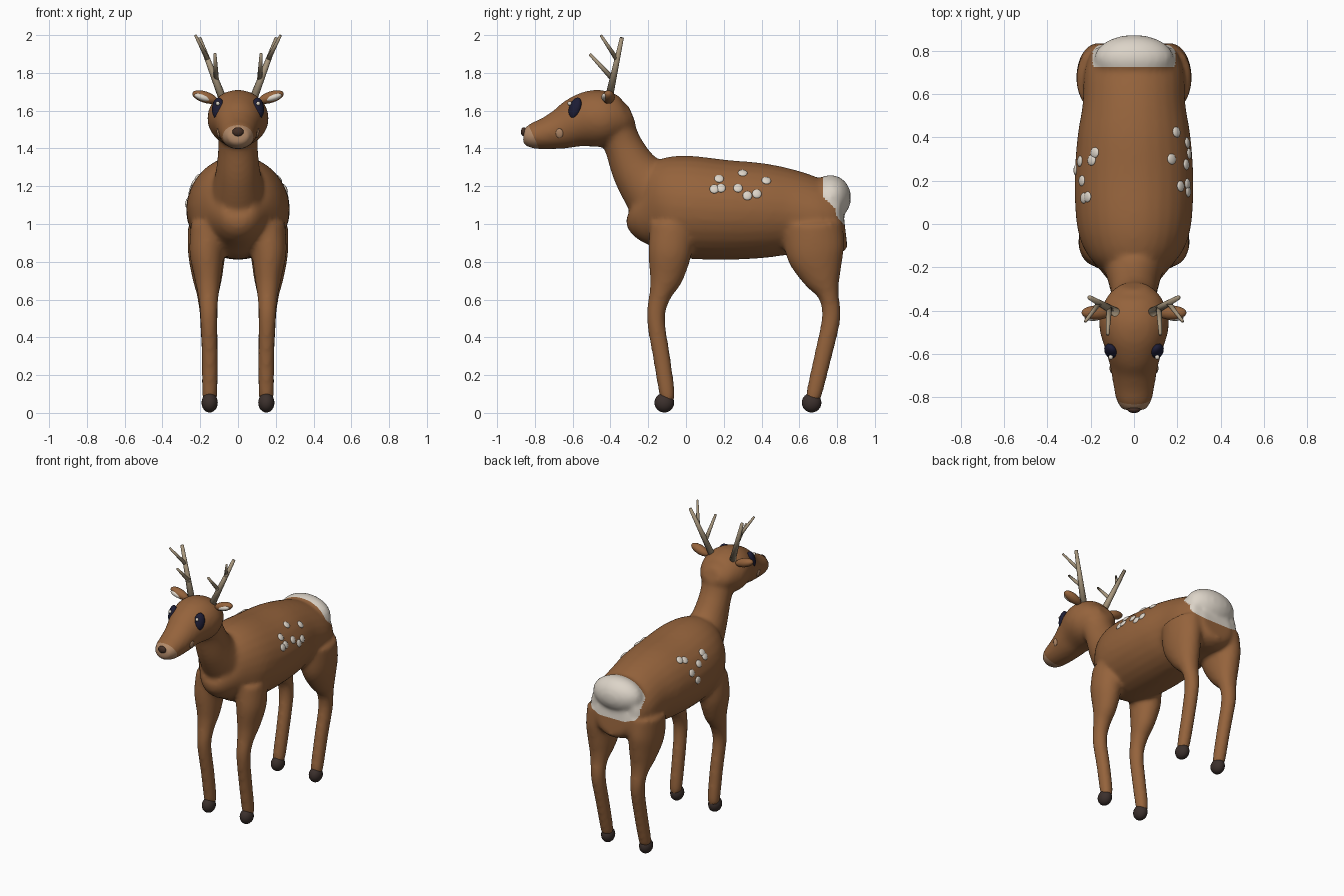
import bpy, bmesh
from math import sin, cos, pi
from mathutils import Vector, Matrix
from mathutils.bvhtree import BVHTree

cube = bpy.data.objects.get("Cube")
if cube:
    bpy.data.objects.remove(cube, do_unlink=True)


def material(name, rgb):
    m = bpy.data.materials.new(name)
    m.use_nodes = True
    m.diffuse_color = (*rgb, 1)
    m.node_tree.nodes["Principled BSDF"].inputs["Base Color"].default_value = (*rgb, 1)
    return m


FUR = material("brown fur", (0.30, 0.125, 0.045))
WHITE = material("white fur", (0.72, 0.66, 0.58))
TAN = material("tan muzzle", (0.44, 0.25, 0.14))
HOOF = material("dark hoof", (0.045, 0.03, 0.026))
EYE = material("navy eye", (0.012, 0.012, 0.035))
NOSE = material("nose brown", (0.06, 0.03, 0.02))
ANTLER = material("antler bone", (0.38, 0.30, 0.20))


def finish(name, bm, *mats):
    """Turn a bmesh into a smooth shaded object."""
    me = bpy.data.meshes.new(name)
    bmesh.ops.recalc_face_normals(bm, faces=bm.faces)
    for f in bm.faces:
        f.smooth = True
    bm.to_mesh(me)
    bm.free()
    for m in mats:
        me.materials.append(m)
    ob = bpy.data.objects.new(name, me)
    bpy.context.collection.objects.link(ob)
    return ob


def spline(rows, steps=4):
    """Catmull-Rom interpolation of section rows."""
    rows = [Vector(r) for r in rows]
    out = []
    for i in range(len(rows) - 1):
        a, b, c, d = rows[max(i - 1, 0)], rows[i], rows[i + 1], rows[min(i + 2, len(rows) - 1)]
        for k in range(steps):
            t = k / steps
            out.append(b + (c - a) * (t / 2) + (a * 2 - b * 5 + c * 4 - d) * (t * t / 2)
                       + (b * 3 - a - c * 3 + d) * (t ** 3 / 2))
    return out + [rows[-1]]


def loft(bm, rows, side=1, n=28):
    """Closed tube through sections (x, y, z, half width, half depth)."""
    rows = spline(rows)
    rings = []
    for i, (x, y, z, w, h) in enumerate(rows):
        t = rows[min(i + 1, len(rows) - 1)] - rows[max(i - 1, 0)]
        up = Vector((0, -t[2], t[1])).normalized()
        rings.append([bm.verts.new(Vector((side * (x + w * cos(2 * pi * k / n)), y, z))
                                   + up * (h * sin(2 * pi * k / n))) for k in range(n)])
    for a, b in zip(rings, rings[1:]):
        for k in range(n):
            bm.faces.new((a[k], a[(k + 1) % n], b[(k + 1) % n], b[k]))
    bm.faces.new(rings[0])
    bm.faces.new(rings[-1])


def ball(bm, loc, size, normal=None, roll=0):
    """Ellipsoid; its local z axis follows the given normal."""
    rot = Matrix.Identity(4)
    if normal is not None:
        rot = Vector(normal).to_track_quat('Z', 'Y').to_matrix().to_4x4()
    m = Matrix.Translation(loc) @ rot @ Matrix.Rotation(roll, 4, 'Z') @ Matrix.Diagonal((*size, 1))
    bmesh.ops.create_uvsphere(bm, u_segments=20, v_segments=12, radius=1, matrix=m)


def ball_object(name, mat, *args):
    bm = bmesh.new()
    ball(bm, *args)
    return finish(name, bm, mat)


# Body: torso, neck, head and legs fused into one skin
torso = [(0, -.27, 1.12, .09, .10), (0, -.22, 1.10, .15, .19), (0, -.12, 1.10, .228, .252),
         (0, 0, 1.09, .265, .272), (0, .2, 1.075, .275, .265), (0, .4, 1.07, .262, .252),
         (0, .55, 1.06, .238, .228), (0, .7, 1.03, .23, .20), (0, .8, 1.0, .19, .17),
         (0, .84, 1.0, .11, .12)]
neck = [(0, -.08, 1.08, .17, .17), (0, -.17, 1.17, .145, .165), (0, -.265, 1.28, .117, .128),
        (0, -.33, 1.41, .105, .102), (0, -.37, 1.5, .11, .10), (0, -.42, 1.57, .10, .09)]
head = [(0, -.285, 1.58, .06, .05), (0, -.33, 1.565, .12, .105), (0, -.42, 1.56, .16, .145),
        (0, -.5, 1.557, .157, .15), (0, -.58, 1.537, .132, .133), (0, -.66, 1.503, .11, .108),
        (0, -.75, 1.477, .095, .083), (0, -.82, 1.467, .08, .066), (0, -.86, 1.47, .052, .042)]
front_leg = [(.15, -.07, 1.0, .10, .12), (.165, -.085, .85, .092, .115), (.16, -.105, .72, .072, .09),
             (.157, -.138, .62, .055, .058), (.155, -.16, .5, .045, .049), (.15, -.13, .3, .043, .046),
             (.15, -.1, .1, .041, .042), (.15, -.1, .06, .03, .03)]
hind_leg = [(.15, .67, 1.0, .115, .16), (.165, .685, .85, .10, .155), (.163, .72, .72, .08, .105),
            (.16, .755, .62, .058, .055), (.155, .768, .5, .047, .05), (.15, .725, .3, .043, .047),
            (.15, .678, .1, .041, .042), (.15, .672, .06, .03, .03)]
bm = bmesh.new()
for rows in (torso, neck, head):
    loft(bm, rows)
for s in (1, -1):
    loft(bm, front_leg, s)
    loft(bm, hind_leg, s)
ball(bm, (0, .765, 1.14), (.185, .11, .12))
raw = finish("body_source", bm)
remesh = raw.modifiers.new("Fuse", 'REMESH')
remesh.mode = 'VOXEL'
remesh.voxel_size = 0.014
smooth = raw.modifiers.new("Relax", 'SMOOTH')
smooth.factor = 0.5
smooth.iterations = 8
fused = bpy.data.meshes.new_from_object(raw.evaluated_get(bpy.context.evaluated_depsgraph_get()))
bpy.data.objects.remove(raw, do_unlink=True)

# Cut clean borders for the pale muzzle and rump, then colour by side
MUZZLE = (Vector((0, -.805, 1.46)), Vector((0, -.91, -.41)))
RUMP_FRONT = (Vector((0, .725, 1.2)), Vector((0, 1, 0)))
RUMP_LOW = (Vector((0, .78, 1.06)), Vector((0, .75, .66)))
bm = bmesh.new()
bm.from_mesh(fused)
bpy.data.meshes.remove(fused)
for co, no in (MUZZLE, RUMP_FRONT, RUMP_LOW):
    bmesh.ops.bisect_plane(bm, geom=bm.verts[:] + bm.edges[:] + bm.faces[:], plane_co=co, plane_no=no)
for f in bm.faces:
    c = f.calc_center_median()
    beyond = [(c - co).dot(no) > 0 for co, no in (MUZZLE, RUMP_FRONT, RUMP_LOW)]
    f.material_index = 0
    if beyond[0] and c.y < -.7:
        f.material_index = 2
    elif beyond[1] and beyond[2] and abs(c.x) < .19:
        f.material_index = 1
skin = BVHTree.FromBMesh(bm)
finish("body", bm, FUR, WHITE, TAN)

# Nose
ball_object("nose", NOSE, (0, -.858, 1.488), (.03, .016, .024))


def antler(name, s):
    """Tapered beam with two tines."""
    bm = bmesh.new()
    for a, b, r1, r2 in (((.08, -.41, 1.66), (.205, -.34, 1.985), .022, .011),
                         ((.115, -.39, 1.77), (.122, -.51, 1.9), .014, .008),
                         ((.16, -.365, 1.87), (.225, -.45, 1.998), .013, .007)):
        a, b = Vector((s * a[0], *a[1:])), Vector((s * b[0], *b[1:]))
        m = Matrix.Translation((a + b) / 2) @ (b - a).to_track_quat('Z', 'Y').to_matrix().to_4x4()
        bmesh.ops.create_cone(bm, cap_ends=True, segments=10, radius1=r1, radius2=r2,
                              depth=(b - a).length, matrix=m)
    finish(name, bm, ANTLER)


# Paired parts
for s, label in ((1, "left"), (-1, "right")):
    antler(label + "_antler", s)
    ball_object(label + "_front_hoof", HOOF, (s * .15, -.115, .054), (.043, .052, .052))
    ball_object(label + "_hind_hoof", HOOF, (s * .15, .665, .054), (.043, .052, .052))
    ball_object(label + "_eye", EYE, (s * .106, -.588, 1.612), (.036, .06, .026),
                (s * .68, -.68, .25), s * -.2)
    ball_object(label + "_eye_glint", WHITE, (s * .107, -.616, 1.638), (.011, .011, .011))
    ball_object(label + "_ear", FUR, (s * .175, -.41, 1.672), (.033, .03, .07), (s * .93, .0, .3))
    ball_object(label + "_inner_ear", WHITE, (s * .186, -.428, 1.67), (.02, .018, .046),
                (s * .93, -.05, .3))
    hit, normal, *_ = skin.ray_cast(Vector((s, -.67, 1.48)), Vector((-s, 0, 0)))
    ball_object(label + "_cheek_spot", TAN, hit, (.026, .02, .008), normal, pi / 2)

# Pale flank spots (y, z) set on the skin
spots = {1: ((.15, 1.185), (.185, 1.19), (.175, 1.24), (.3, 1.27), (.275, 1.19),
             (.325, 1.15), (.375, 1.16), (.425, 1.23)),
         -1: ((.33, 1.26), (.295, 1.25), (.29, 1.17), (.25, 1.11), (.2, 1.2),
              (.12, 1.22), (.125, 1.245))}
for s, places in spots.items():
    for i, (y, z) in enumerate(places):
        hit, normal, *_ = skin.ray_cast(Vector((s, y, z)), Vector((-s, 0, 0)))
        ball_object(f"flank_spot_{'left' if s > 0 else 'right'}_{i + 1}", WHITE, hit,
                    (.025, .025, .01), normal)
